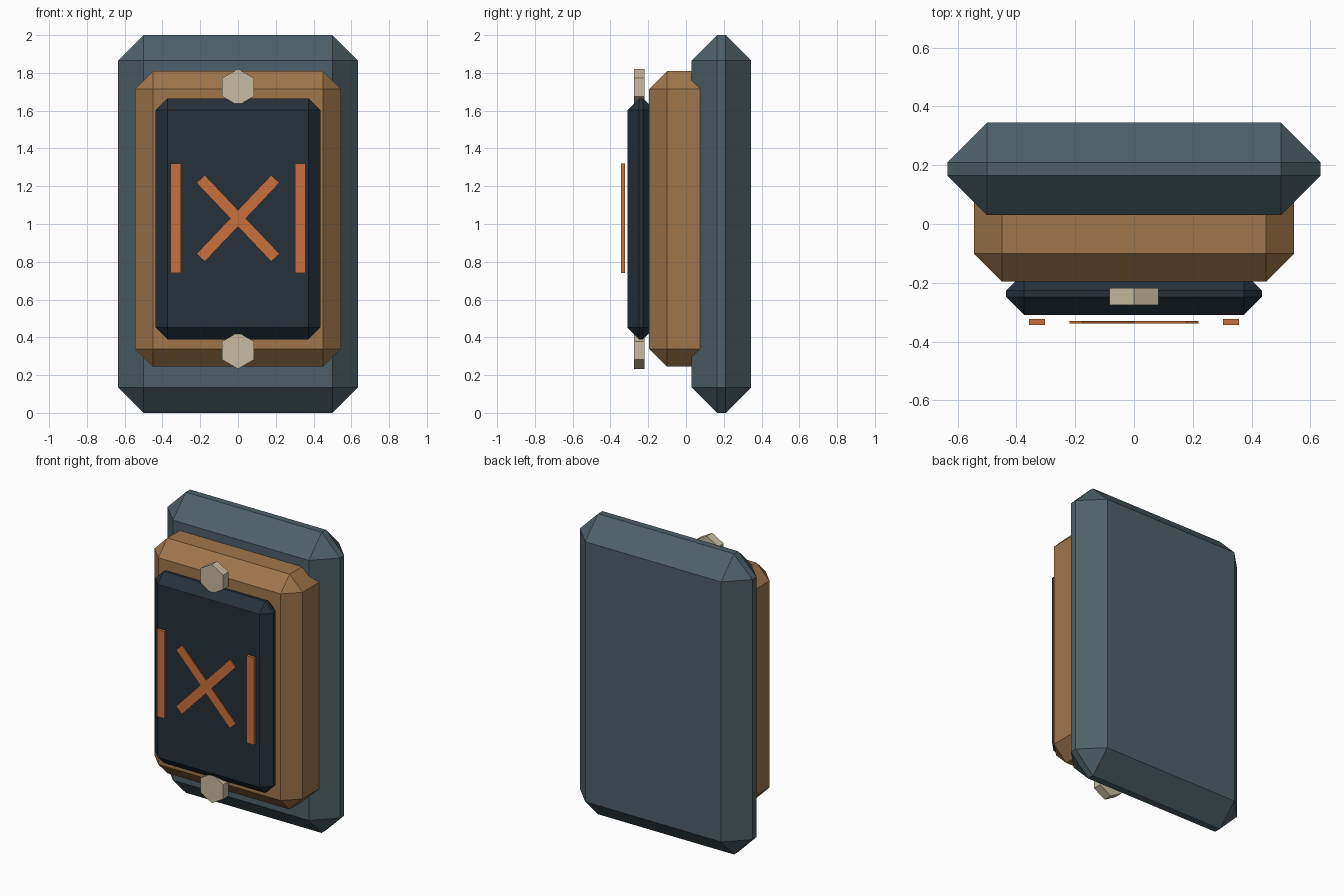
import bpy, bmesh
from math import radians
from mathutils import Matrix

cube = bpy.data.objects.get("Cube")
if cube:
    bpy.data.objects.remove(cube, do_unlink=True)


def material(name, rgb):
    m = bpy.data.materials.new(name)
    m.use_nodes = True
    m.diffuse_color = (*rgb, 1)
    m.node_tree.nodes["Principled BSDF"].inputs["Base Color"].default_value = (*rgb, 1)
    return m


slate = material("slate", (0.075, 0.118, 0.140))
bronze = material("bronze", (0.35, 0.18, 0.07))
navy = material("dark navy", (0.019, 0.030, 0.041))
orange = material("orange", (0.60, 0.162, 0.046))
ivory = material("ivory", (0.58, 0.50, 0.355))


def finish(name, bm, mat):
    mesh = bpy.data.meshes.new(name)
    bmesh.ops.recalc_face_normals(bm, faces=bm.faces)
    bm.to_mesh(mesh)
    bm.free()
    mesh.materials.append(mat)
    obj = bpy.data.objects.new(name, mesh)
    bpy.context.collection.objects.link(obj)
    return obj


def block(name, mat, width, height, front, back, x=0, z=1, chamfer=0, turn=0):
    """Box facing -y, with an optional chamfer and a turn about y."""
    bm = bmesh.new()
    bmesh.ops.create_cube(bm, size=1)
    bmesh.ops.scale(bm, vec=(width, back - front, height), verts=bm.verts)
    if chamfer:
        bmesh.ops.bevel(bm, geom=bm.edges[:], offset=chamfer, segments=1,
                        affect='EDGES', clamp_overlap=True)
    place = Matrix.Translation((x, (front + back) / 2, z))
    bm.transform(place @ Matrix.Rotation(radians(turn), 4, 'Y'))
    return finish(name, bm, mat)


# Stacked chamfered plates
mid = 1.027
block("back_slab", slate, 1.27, 2, 0.03, 0.345, chamfer=0.135)
block("raised_frame", bronze, 1.09, 1.565, -0.195, 0.17, z=mid, chamfer=0.095)
block("front_panel", navy, 0.872, 1.275, -0.31, -0.165, z=mid, chamfer=0.062)

# Painted bars and crossed strokes in front of the panel
for side, sign in (("left", 1), ("right", -1)):
    block(side + "_bar", orange, 0.055, 0.58, -0.343, -0.323, x=sign * 0.33, z=1.03)
    block(side + "_cross_stroke", orange, 0.575, 0.06, -0.338, -0.33,
          z=1.03, turn=sign * 46.5)

# Hexagonal studs, point upwards
for name, sign in (("top_stud", 1), ("bottom_stud", -1)):
    bm = bmesh.new()
    bmesh.ops.create_cone(bm, cap_ends=True, segments=6, radius1=0.097,
                          radius2=0.097, depth=0.057)
    bm.transform(Matrix.Translation((0, -0.247, mid + sign * 0.697))
                 @ Matrix.Rotation(radians(90), 4, 'X'))
    finish(name, bm, ivory)
